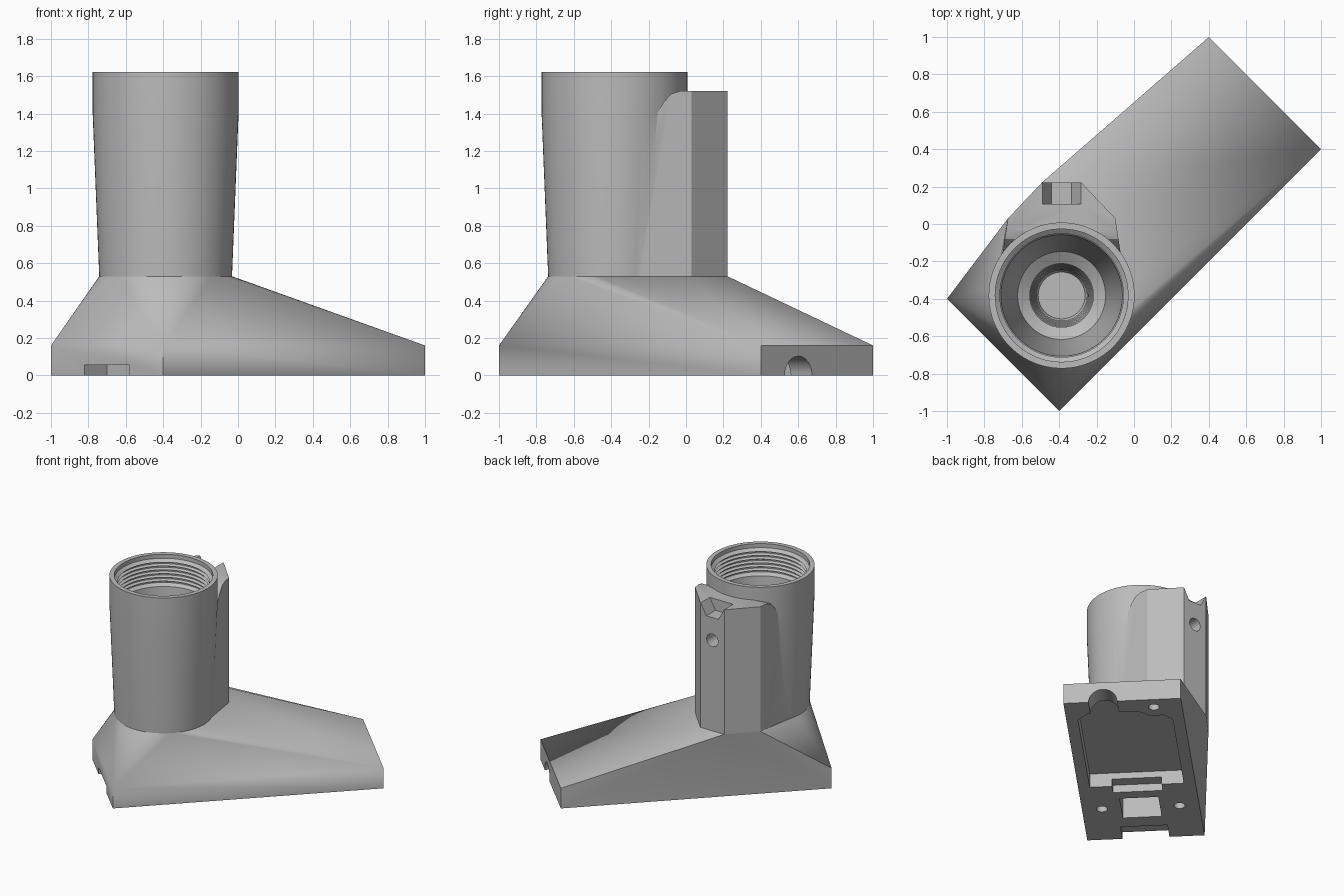
import bpy, bmesh, math
from mathutils import Matrix

if "Cube" in bpy.data.objects:
    bpy.data.objects.remove(bpy.data.objects["Cube"], do_unlink=True)

grey = bpy.data.materials.new("plain_grey")
grey.use_nodes = True
colour = (0.5, 0.5, 0.5, 1)
grey.diffuse_color = colour
grey.node_tree.nodes["Principled BSDF"].inputs["Base Color"].default_value = colour

CX, CY = -0.387, -0.382          # axis of the tube
DECK = 0.53                      # where the column meets the base
LONG, WIDE = 0.99, 0.424         # half sizes of the base
IDENT = Matrix()
DIAG = Matrix.Rotation(math.pi / 4, 4, 'Z')
ALONG_X = Matrix(((0, 0, 1, 0), (1, 0, 0, 0), (0, 1, 0, 0), (0, 0, 0, 1)))
ALONG_Y = ALONG_X @ ALONG_X
DIAG_X = DIAG @ ALONG_X


def finish(name, bm):
    bmesh.ops.recalc_face_normals(bm, faces=bm.faces)
    mesh = bpy.data.meshes.new(name)
    bm.to_mesh(mesh)
    bm.free()
    mesh.materials.append(grey)
    ob = bpy.data.objects.new(name, mesh)
    bpy.context.collection.objects.link(ob)
    return ob


def prism(name, pts, low, high, matrix=IDENT):
    bm = bmesh.new()
    rings = [[bm.verts.new((x, y, h)) for x, y in pts] for h in (low, high)]
    for ring in rings:
        bm.faces.new(ring)
    n = len(pts)
    for i in range(n):
        j = (i + 1) % n
        bm.faces.new((rings[0][i], rings[0][j], rings[1][j], rings[1][i]))
    bm.transform(matrix)
    return finish(name, bm)


def rect(x0, x1, y0, y1):
    return [(x0, y0), (x1, y0), (x1, y1), (x0, y1)]


def circle(x, y, r, n=32):
    return [(x + r * math.cos(math.tau * i / n), y + r * math.sin(math.tau * i / n))
            for i in range(n)]


def lathe(name, profile, n=96):
    """Closed solid of revolution about the tube axis; ends are capped."""
    bm = bmesh.new()
    rings = [[bm.verts.new((x, y, z)) for x, y in circle(CX, CY, r, n)] for r, z in profile]
    for a, b in zip(rings, rings[1:]):
        for i in range(n):
            j = (i + 1) % n
            bm.faces.new((a[i], a[j], b[j], b[i]))
    bm.faces.new(rings[0])
    bm.faces.new(rings[-1])
    return finish(name, bm)


def combine(target, tool, operation='DIFFERENCE', keep=False):
    mod = target.modifiers.new("combine", 'BOOLEAN')
    mod.operation, mod.object, mod.solver = operation, tool, 'EXACT'
    bpy.context.view_layer.objects.active = target
    bpy.ops.object.modifier_apply(modifier=mod.name)
    if not keep:
        bpy.data.objects.remove(tool, do_unlink=True)


# Rear mount outline, mirrored about the tube axis
half = [(0.33, -0.25), (0.287, 0.03), (0.105, 0.222)]
outline = [(CX + x, y) for x, y in half] + [(CX - x, y) for x, y in reversed(half)]

# Base: block blended up to the column outline
bm = bmesh.new()
for x, y in rect(-LONG, LONG, -WIDE, WIDE):
    for z in (0, 0.16):
        bm.verts.new(DIAG @ Matrix.Translation((x, y, z)).to_translation())
for x, y in circle(CX, CY, 0.355, 64) + outline:
    bm.verts.new((x, y, DECK))
hull = bmesh.ops.convex_hull(bm, input=bm.verts)
loose = [v for v in bm.verts if not v.link_faces]
bmesh.ops.delete(bm, geom=loose, context='VERTS')
bmesh.ops.dissolve_limit(bm, angle_limit=0.001, verts=bm.verts, edges=bm.edges)
base = finish("base", bm)

# Stepped bore with a coarse thread at the mouth and a fine one at the foot
bore_profile = [(0.125, 0.25)]
for i in range(8):
    z = 0.27 + 0.03 * i
    bore_profile += [(0.13 + 0.005 * i, z), (0.138 + 0.005 * i, z + 0.015)]
bore_profile += [(0.17, 0.52), (0.235, 0.56), (0.25, 0.7), (0.3, 1.1), (0.325, 1.38)]
for i in range(6):
    z = 1.4 + 0.03 * i
    bore_profile += [(0.35, z), (0.35, z + 0.01), (0.33, z + 0.02)]
bore_profile += [(0.355, 1.59), (0.355, 1.7)]
bore = lathe("bore_cutter", bore_profile)

# Column: flared tube with the rear mount joined on
column = lathe("column", [(0.355, DECK), (0.39, 1.4), (0.39, 1.622)])
mount = prism("mount", outline, DECK, 1.52)
scoop = prism("scoop_cutter", [(-0.4, 1.2), (-0.24, 1.24), (-0.2, 1.3), (-0.16, 1.39),
                               (-0.12, 1.46), (-0.08, 1.505), (-0.03, 1.521),
                               (-0.03, 1.7), (-0.4, 1.7)], -1, 0.3, ALONG_X)
combine(mount, scoop)
combine(column, mount, 'UNION')
combine(column, bore, keep=True)
combine(base, bore)

# Nut trap and screw hole in the rear mount
combine(column, prism("nut_cutter", [(1.43, CX - 0.053), (1.43, CX + 0.053),
                                     (1.522, CX + 0.104), (1.6, CX + 0.104),
                                     (1.6, CX - 0.104), (1.522, CX - 0.104)],
                      0.107, 0.3, ALONG_Y))
combine(column, prism("screw_cutter", circle(1.25, CX, 0.05), 0.06, 0.3, ALONG_Y))

# Underside: main pocket, step, window, end notch, cable arch, screw holes
pocket = [(-0.23, -0.34), (0.74, -0.34), (0.83, -0.26), (0.83, 0.1),
          (0.76, 0.18), (0.76, 0.28), (0.7, 0.34), (-0.23, 0.34)]
cuts = [
    ("pocket_cutter", pocket, 0.11),
    ("step_cutter", rect(-0.32, -0.2, -0.18, 0.18), 0.06),
    ("window_cutter", rect(-0.69, -0.41, -0.14, 0.14), 0.2),
    ("notch_cutter", rect(-1.1, -0.82, -0.17, 0.17), 0.055),
]
cuts += [("hole_cutter", circle(u, v, 0.04, 20), 0.09)
         for u, v in ((-0.55, -0.28), (-0.55, 0.28), (0.88, 0.22))]
for name, pts, top in cuts:
    combine(base, prism(name, pts, -0.1, top, DIAG))
combine(base, prism("arch_cutter", circle(-0.14, 0, 0.103), 0.78, 1.1, DIAG_X))

# Smooth shading with crisp edges
bpy.ops.object.select_all(action='DESELECT')
for ob in (base, column):
    ob.select_set(True)
bpy.context.view_layer.objects.active = base
bpy.ops.object.shade_smooth_by_angle(angle=math.radians(25))
